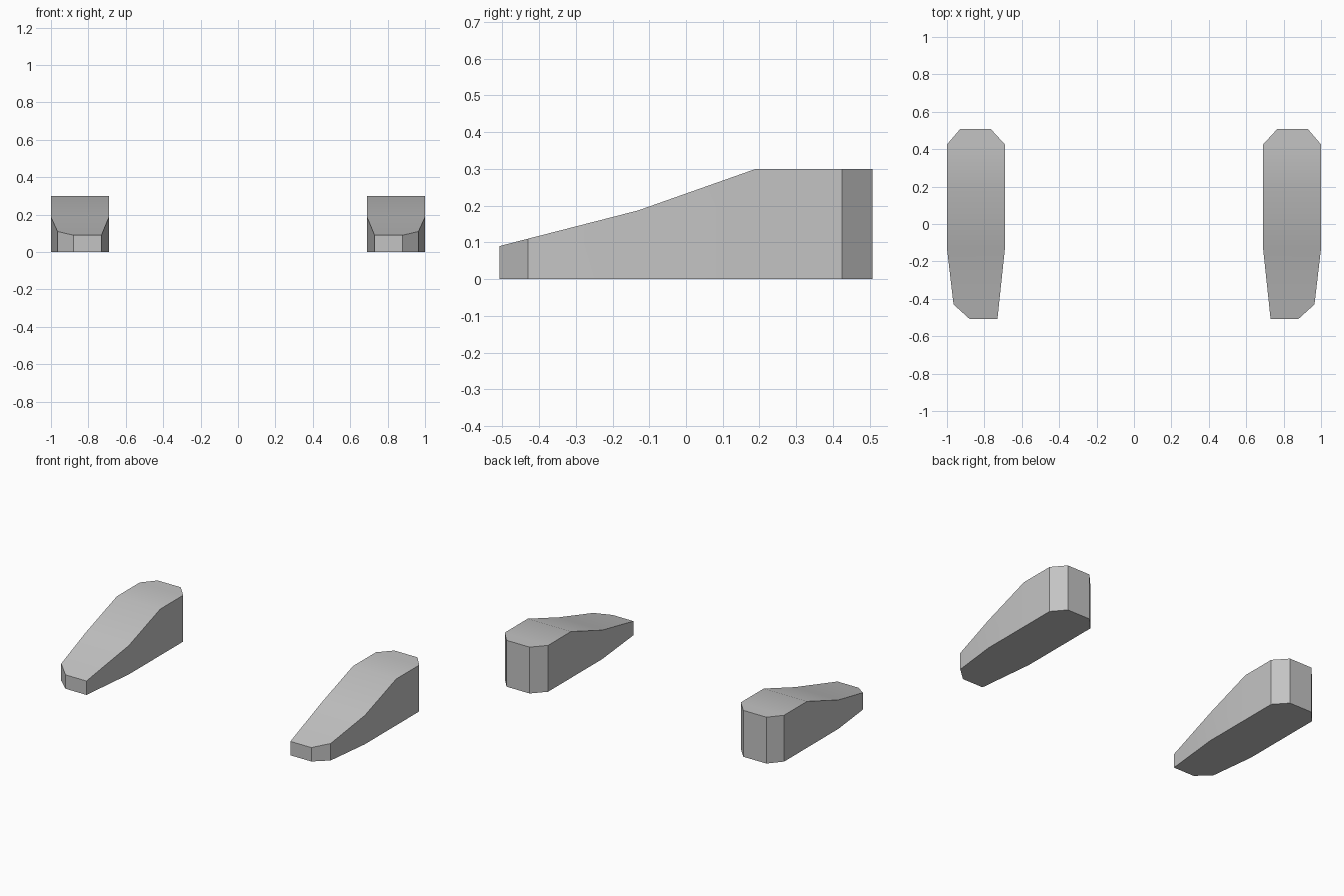
import bpy, bmesh

if "Cube" in bpy.data.objects:
    bpy.data.objects.remove(bpy.data.objects["Cube"])

grey = bpy.data.materials.new("plain grey")
grey.diffuse_color = (0.55, 0.55, 0.55, 1)
grey.use_nodes = True
grey.node_tree.nodes["Principled BSDF"].inputs["Base Color"].default_value = grey.diffuse_color

# Plan of the right foot: x, y, top height
OUTLINE = [
    (0.73, -0.507, 0.09), (0.88, -0.507, 0.09), (0.965, -0.43, 0.11),
    (1.0, -0.13, 0.187), (1.0, 0.19, 0.30), (1.0, 0.425, 0.30),
    (0.93, 0.507, 0.30), (0.765, 0.507, 0.30), (0.69, 0.425, 0.30),
    (0.69, 0.19, 0.30), (0.69, -0.13, 0.187), (0.722, -0.43, 0.11),
]
# Pairs of outline points joined by each strip of the sloping top
STRIPS = [(0, 1, 2, 11), (11, 2, 3, 10), (10, 3, 4, 9), (9, 4, 5, 8), (8, 5, 6, 7)]


def make_foot(name, side):
    bm = bmesh.new()
    low = [bm.verts.new((side * x, y, 0)) for x, y, z in OUTLINE]
    high = [bm.verts.new((side * x, y, z)) for x, y, z in OUTLINE]
    n = len(OUTLINE)
    # Flat sole, upright walls and sloping top
    bm.faces.new(low[::-1])
    for i in range(n):
        j = (i + 1) % n
        bm.faces.new((low[i], low[j], high[j], high[i]))
    for strip in STRIPS:
        bm.faces.new([high[i] for i in strip])
    bmesh.ops.recalc_face_normals(bm, faces=bm.faces)
    mesh = bpy.data.meshes.new(name)
    bm.to_mesh(mesh)
    bm.free()
    mesh.materials.append(grey)
    foot = bpy.data.objects.new(name, mesh)
    bpy.context.collection.objects.link(foot)
    bpy.context.view_layer.objects.active = foot
    foot.select_set(True)
    bpy.ops.object.shade_smooth_by_angle(angle=0.52)
    foot.select_set(False)


make_foot("right_foot", 1)
make_foot("left_foot", -1)
